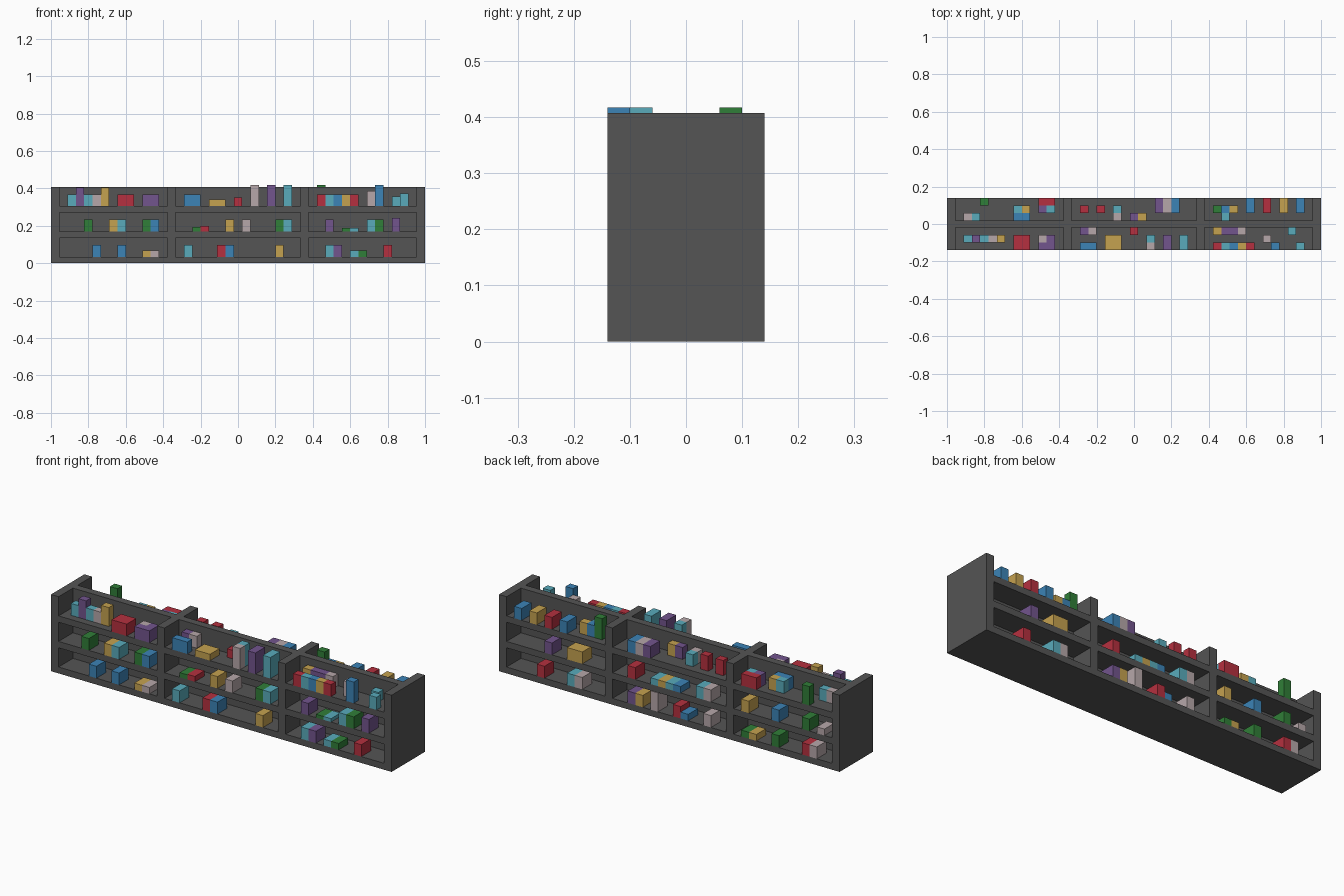
import bpy

if "Cube" in bpy.data.objects:
    bpy.data.objects.remove(bpy.data.objects["Cube"])

# Voxel cell sizes: 45 x 7 x 12 cells make up the whole unit
CX, CY, CZ = 2 / 45, 0.04, 0.407 / 12

COLOURS = {
    "frame": (0.09, 0.09, 0.09), "gold": (0.56, 0.36, 0.08),
    "blue": (0.045, 0.23, 0.47), "red": (0.46, 0.03, 0.05),
    "green": (0.03, 0.21, 0.04), "purple": (0.17, 0.09, 0.27),
    "cyan": (0.10, 0.41, 0.50), "pale": (0.47, 0.39, 0.40),
}
MATS = {}
for key, rgb in COLOURS.items():
    MATS[key] = bpy.data.materials.new(key)
    MATS[key].diffuse_color = (*rgb, 1)


def box(name, lo, hi, colour):
    x0, y0, z0 = lo
    x1, y1, z1 = hi
    verts = [(x, y, z) for z in (z0, z1) for x, y in ((x0, y0), (x1, y0), (x1, y1), (x0, y1))]
    faces = [(3, 2, 1, 0), (4, 5, 6, 7)] + [(i, (i + 1) % 4, (i + 1) % 4 + 4, i + 4) for i in range(4)]
    mesh = bpy.data.meshes.new(name)
    mesh.from_pydata(verts, [], faces)
    mesh.materials.append(MATS[colour])
    ob = bpy.data.objects.new(name, mesh)
    bpy.context.collection.objects.link(ob)


def edge(k):
    """Left edge of the x cell k (cell 0 is centred)."""
    return (k - 0.5) * CX


# Uprights: two end panels and two dividers, one cell thick
D, H = 3.5 * CY, 12 * CZ
uprights = (-22, -8, 8, 22)
for k in uprights:
    box("end_panel" if abs(k) == 22 else "divider",
        (edge(k), -D, 0), (edge(k + 1), D, H), "frame")

# Each bay: three shelf boards and the central back panel pieces above them
for a, b in zip(uprights, uprights[1:]):
    x0, x1 = edge(a + 1), edge(b)
    for tier in range(3):
        z = tier * 4 * CZ
        box("shelf_board", (x0, -D, z), (x1, D, z + CZ), "frame")
        box("back_panel", (x0, -CY / 2, z + CZ), (x1, CY / 2, z + 4 * CZ), "frame")


def stock(side, tier, goods):
    """Goods: colour, x cell, height, then optional width, row from the lip, depth."""
    z = (tier * 4 + 1) * CZ
    for colour, k, h, *rest in goods:
        w, row, depth = rest + [1, 0, 2][len(rest):]
        ya, yb = sorted((side * (D - row * CY), side * (D - (row + depth) * CY)))
        box("goods_" + colour, (edge(k), ya, z), (edge(k + w), yb, z + h), colour)


S, M, T, X = 0.034, 0.063, 0.1, 0.112   # goods heights

# Front goods, bottom to top
stock(-1, 0, [("blue", -17, M), ("blue", -14, M), ("gold", -11, S), ("pale", -10, S),
              ("cyan", -6, M), ("red", -2, M), ("blue", -1, M), ("gold", 5, M),
              ("cyan", 11, M), ("purple", 12, M), ("cyan", 14, S), ("green", 15, S),
              ("red", 18, M)])
stock(-1, 1, [("green", -18, M), ("gold", -15, M), ("cyan", -14, M), ("green", -11, M),
              ("blue", -10, M), ("green", -5, 0.025), ("red", -4, 0.028), ("gold", -1, M),
              ("pale", 1, M), ("green", 5, M), ("cyan", 6, M), ("purple", 11, M),
              ("green", 13, 0.018), ("cyan", 14, 0.018), ("cyan", 16, M), ("green", 17, M),
              ("purple", 19, 0.073)])
stock(-1, 2, [("cyan", -20, M, 1, 1, 1), ("purple", -19, T, 1, 1, 1), ("cyan", -18, M, 1, 1, 1),
              ("pale", -17, M, 1, 1, 1), ("gold", -16, T, 1, 1, 1), ("red", -14, M, 2),
              ("purple", -11, M, 2, 0, 1), ("pale", -11, M, 1, 1, 1), ("purple", -10, M, 1, 1, 1),
              ("blue", -6, M, 2, 0, 1), ("purple", -6, M, 1, 2, 1), ("pale", -5, M, 1, 2, 1),
              ("gold", -3, S, 2), ("red", 0, 0.045, 1, 2, 1), ("pale", 2, X, 1, 0, 1)])
stock(-1, 2, [("cyan", 2, X, 1, 1, 1), ("purple", 4, X), ("cyan", 6, X),
              ("red", 10, M, 1, 0, 1), ("cyan", 11, M, 1, 0, 1), ("blue", 12, M, 1, 0, 1),
              ("gold", 13, M, 1, 0, 1), ("red", 14, M, 1, 0, 1), ("gold", 10, M, 1, 2, 1),
              ("purple", 11, M, 2, 2, 1), ("pale", 13, M, 1, 2, 1), ("pale", 16, 0.08, 1, 1, 1),
              ("blue", 17, X, 1, 0, 1), ("cyan", 19, 0.05, 1, 2, 1), ("cyan", 20, 0.067, 1, 0, 1)])

# Rear goods, bottom to top
stock(1, 0, [("red", 17, M), ("pale", 12, M), ("cyan", 13, M), ("purple", 5, M), ("gold", 4, M),
             ("pale", 2, T), ("red", -1, M), ("blue", -2, S), ("pale", -5, M),
             ("green", -10, S), ("gold", -11, S), ("green", -14, M), ("red", -18, M),
             ("pale", -19, M)])
stock(1, 1, [("purple", 16, M), ("gold", 12, M, 2), ("red", 5, M), ("cyan", 2, S), ("gold", 1, S),
             ("cyan", 0, S), ("blue", -1, S), ("cyan", -4, M), ("pale", -5, M),
             ("gold", -10, M), ("blue", -14, M), ("green", -18, M), ("pale", -20, S)])
stock(1, 2, [("pale", -20, M, 1, 2, 1), ("cyan", -19, M, 1, 2, 1), ("green", -18, T, 1, 0, 1),
             ("cyan", -14, M, 1, 1, 1), ("gold", -13, M, 1, 1, 1), ("blue", -14, M, 2, 2, 1),
             ("red", -11, M, 2, 0, 1), ("purple", -11, M, 1, 1, 1), ("cyan", -10, M, 1, 1, 1),
             ("red", -6, 0.08, 1, 1, 1), ("red", -4, 0.08, 1, 1, 1), ("cyan", -2, M, 1, 1, 1),
             ("pale", -2, M, 1, 2, 1)])
stock(1, 2, [("purple", 0, M, 1, 2, 1), ("gold", 1, M, 1, 2, 1), ("purple", 3, M),
             ("pale", 4, M), ("blue", 5, M), ("green", 10, X, 1, 1, 1),
             ("blue", 11, M, 1, 1, 1), ("gold", 12, M, 1, 1, 1), ("cyan", 11, M, 1, 2, 1),
             ("blue", 14, M), ("red", 16, M), ("gold", 18, M), ("blue", 20, M)])

for m in bpy.data.materials:
    if m.users and not m.is_grease_pencil:
        m.use_nodes = True
        m.node_tree.nodes["Principled BSDF"].inputs["Base Color"].default_value = m.diffuse_color
